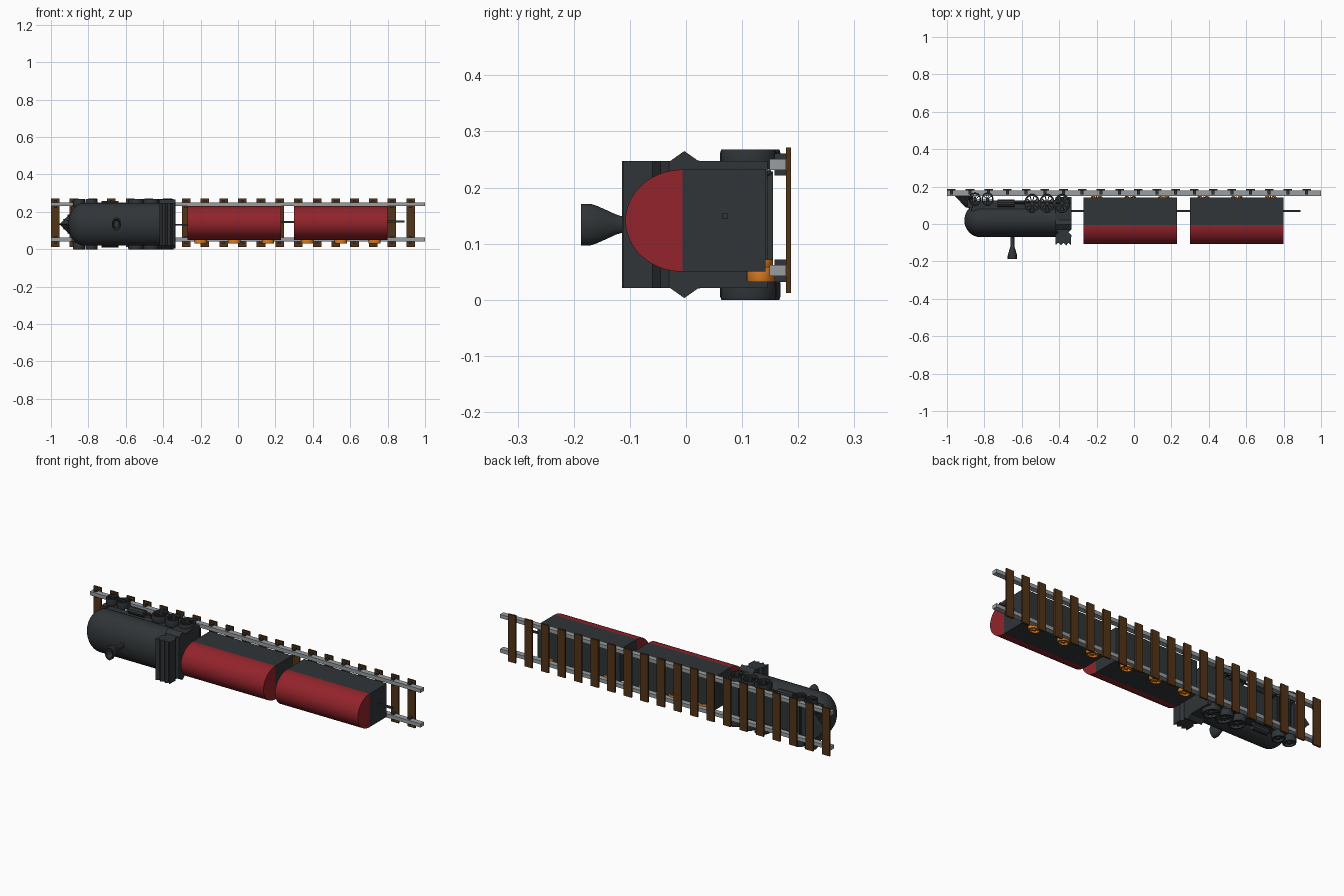
import bpy, bmesh, math
from mathutils import Matrix, Vector

if "Cube" in bpy.data.objects:
    bpy.data.objects.remove(bpy.data.objects["Cube"])


def mat(name, rgb):
    m = bpy.data.materials.new(name)
    m.diffuse_color = (*rgb, 1)
    m.use_nodes = True
    m.node_tree.nodes["Principled BSDF"].inputs["Base Color"].default_value = m.diffuse_color
    return m


DARK = mat("dark_iron", (0.03, 0.035, 0.038))
RED = mat("red_paint", (0.29, 0.017, 0.024))
ORANGE = mat("orange_paint", (0.69, 0.2, 0.015))
WOOD = mat("tie_wood", (0.085, 0.033, 0.009))
STEEL = mat("rail_steel", (0.32, 0.34, 0.35))


def finish(bm, name, m, smooth=False):
    bmesh.ops.recalc_face_normals(bm, faces=bm.faces)
    me = bpy.data.meshes.new(name)
    bm.to_mesh(me)
    bm.free()
    o = bpy.data.objects.new(name, me)
    bpy.context.collection.objects.link(o)
    me.materials.append(m)
    if smooth:
        bpy.ops.object.select_all(action='DESELECT')
        o.select_set(True)
        bpy.context.view_layer.objects.active = o
        bpy.ops.object.shade_smooth_by_angle(angle=math.radians(35))
    return o


def add_box(bm, x, y, z, rot=None):
    c = Vector([(a[0] + a[1]) / 2 for a in (x, y, z)])
    s = [a[1] - a[0] for a in (x, y, z)]
    M = Matrix.Translation(c) @ (rot or Matrix()) @ Matrix.Diagonal((*s, 1))
    bmesh.ops.create_cube(bm, size=1, matrix=M)


def box(name, m, x, y, z):
    bm = bmesh.new()
    add_box(bm, x, y, z)
    return finish(bm, name, m)


def prism(name, m, pts, a, b, axis, smooth=False):
    """Extrude a 2D outline from a to b: axis 'z' uses (x, y), axis 'x' uses (y, z)."""
    bm = bmesh.new()
    pos = (lambda p, t: (p[0], p[1], t)) if axis == 'z' else (lambda p, t: (t, p[0], p[1]))
    f = bm.faces.new([bm.verts.new(pos(p, a)) for p in pts])
    r = bmesh.ops.extrude_face_region(bm, geom=[f])
    d = Vector(pos((0, 0), b - a))
    bmesh.ops.translate(bm, vec=d, verts=[v for v in r['geom'] if isinstance(v, bmesh.types.BMVert)])
    return finish(bm, name, m, smooth)


def lathe(name, m, prof, M, n=32):
    """Revolve (radius, height) points about local z, then place with M."""
    bm = bmesh.new()
    rings = [[bm.verts.new((r * math.cos(2 * math.pi * i / n), r * math.sin(2 * math.pi * i / n), h))
              for i in range(n)] for r, h in prof]
    for p, q in zip(rings, rings[1:]):
        for i in range(n):
            bm.faces.new((p[i], p[(i + 1) % n], q[(i + 1) % n], q[i]))
    bm.faces.new(rings[0])
    bm.faces.new(rings[-1])
    bmesh.ops.remove_doubles(bm, verts=bm.verts, dist=1e-5)
    bmesh.ops.transform(bm, matrix=M, verts=bm.verts)
    return finish(bm, name, m, True)


def wheel(name, m, x, y, rx, ry, z0, z1, spokes=8):
    """Spoked wheel with its axle along z, unit radius scaled to an oval."""
    bm = bmesh.new()
    n = 24
    prof = [(0.78, 0), (0.96, 0), (1, .15), (1, .85), (0.96, 1), (0.78, 1)]
    rings = [[bm.verts.new((r * math.cos(2 * math.pi * i / n), r * math.sin(2 * math.pi * i / n), h))
              for r, h in prof] for i in range(n)]
    for i in range(n):
        p, q = rings[i], rings[(i + 1) % n]
        for j in range(len(prof)):
            k = (j + 1) % len(prof)
            bm.faces.new((p[j], p[k], q[k], q[j]))
    bmesh.ops.create_cone(bm, cap_ends=True, segments=12, radius1=.25, radius2=.25, depth=1,
                          matrix=Matrix.Translation((0, 0, .5)))
    for i in range(spokes):
        a = 2 * math.pi * i / spokes
        R = Matrix.Rotation(a, 4, 'Z')
        c = R @ Vector((.5, 0, .5))
        add_box(bm, (c.x - .32, c.x + .32), (c.y - .06, c.y + .06), (.25, .75), R)
    M = Matrix.Translation((x, y, z0)) @ Matrix.Diagonal((rx, ry, z1 - z0, 1))
    bmesh.ops.transform(bm, matrix=M, verts=bm.verts)
    return finish(bm, name, m, True)


def rod(name, m, p, q, r):
    p, q = Vector(p), Vector(q)
    M = Matrix.Translation(p) @ (q - p).to_track_quat('Z', 'Y').to_matrix().to_4x4()
    return lathe(name, m, [(r, 0), (r, (q - p).length)], M, 10)


# track: ties, rails and rail plates (the train lies on its side, its roof towards -y)
for i in range(20):
    x = -0.977 + 0.1 * i
    box("tie", WOOD, (x - .023, x + .023), (.178, .187), (.012, .271))
    for z in (.052, .241):
        box("rail_plate", DARK, (x - .008, x + .008), (.158, .178), (z - .02, z + .02))
for z in (.052, .241):
    outline = [(.149, z - .01), (.149, z + .01), (.178, z + .01), (.178, z - .01)]
    prism("rail", STEEL, outline, -1, 1, 'x')

# cars: dark body, red half-round roof, orange wheels along one side
for x0, x1 in ((-.27, .23), (.30, .80)):
    box("car_body", DARK, (x0, x1), (-.006, .142), (.05, .232))
    arc = [(-.006 - .102 * math.sin(math.pi * i / 32), .141 + .091 * math.cos(math.pi * i / 32))
           for i in range(33)]
    prism("car_roof", RED, arc, x0, x1, 'x', True)
    for dx in (.07, .25, .43):
        wheel("car_wheel", ORANGE, x0 + dx, .134, .033, .026, .032, .058)
        wheel("wheel_flange", ORANGE, x0 + dx, .134, .027, .021, .056, .072, 6)

# couplers
for x0, x1, z in ((-.34, -.26, .131), (.22, .31, .145), (.79, .89, .149)):
    box("coupler", DARK, (x0, x1), (.064, .074), (z - .005, z + .005))

# boiler with domed nose
Zc = .134
dome = [(math.sin(a), -math.cos(a)) for a in [math.pi / 2 * i / 10 for i in range(11)]]
prof = [(r * .114, -.822 + .085 * h) for r, h in dome] + [(.114, -.40)]
along_x = Matrix(((0, 0, 1, 0), (0, .79, 0, .02), (1, 0, 0, Zc), (0, 0, 0, 1)))
lathe("boiler", DARK, prof, along_x, 40)

# chimney, flared towards -y
stack = [(.015, .05), (.015, .115), (.018, .125), (.025, .14), (.033, .158), (.037, .17), (.037, .187), (.028, .187), (.02, .15)]
up = Matrix(((.68, 0, 0, -.65), (0, 0, -1, 0), (0, 1, 0, Zc), (0, 0, 0, 1)))
lathe("chimney", DARK, stack, up, 28)

# cab with waisted sides and jagged roof
cab = [(-.42, .145), (-.335, .145), (-.335, -.03), (-.35, -.045), (-.335, -.06), (-.338, -.112), (-.35, -.1),
       (-.362, -.114), (-.376, -.1), (-.39, -.114), (-.404, -.1), (-.42, -.112), (-.42, -.06), (-.405, -.045),
       (-.42, -.03)]
prism("cab", DARK, cab, .021, .247, 'z')
for s in (-1, 1):
    w = Zc + s * .112
    outline = [(-.03, w), (-.003, Zc + s * .131), (.024, w)]
    prism("cab_side_ridge", DARK, outline, -.42, -.335, 'x')

# underframe and cylinders
box("underframe", DARK, (-.87, -.34), (.07, .125), (.05, .218))
box("front_beam", DARK, (-.89, -.86), (.085, .13), (.04, .228))
for s in (-1, 1):
    z = Zc + s * .105
    rod("steam_cylinder", DARK, (-.73, .11, z), (-.64, .11, z), .02)
    rod("piston_rod", DARK, (-.64, .113, z), (-.385, .113, Zc + s * .127), .005)

# driving wheels, leading wheels and axles
    for x, rx, ry, y in ((-.545, .042, .05, .111), (-.465, .042, .05, .111), (-.385, .042, .05, .111),
                         (-.85, .032, .036, .132), (-.783, .032, .036, .132)):
        a, b = Zc + s * .134, Zc + s * .098
        wheel("loco_wheel", DARK, x, y, rx, ry, min(a, b), max(a, b), 10)
        if s == 1:
            rod("axle", DARK, (x, y, .03), (x, y, .238), .007)

# cowcatcher: slanted bars meeting in a pointed nose
bm = bmesh.new()
v = [bm.verts.new(p) for p in ((-.955, .155, Zc), (-.86, .155, Zc - .095), (-.86, .155, Zc + .095),
                               (-.87, .09, Zc - .06), (-.87, .09, Zc + .06), (-.895, .09, Zc))]
for f in ((0, 1, 2), (0, 5, 3, 1), (0, 2, 4, 5), (5, 4, 3), (1, 3, 4, 2)):
    bm.faces.new([v[i] for i in f])
finish(bm, "cowcatcher", DARK)
for i in range(-4, 5):
    t = abs(i) / 4
    rod("cowcatcher_bar", DARK, (-.953 + .09 * t, .152, Zc + i * .0235), (-.895 + .025 * t, .09, Zc + i * .015), .005)
